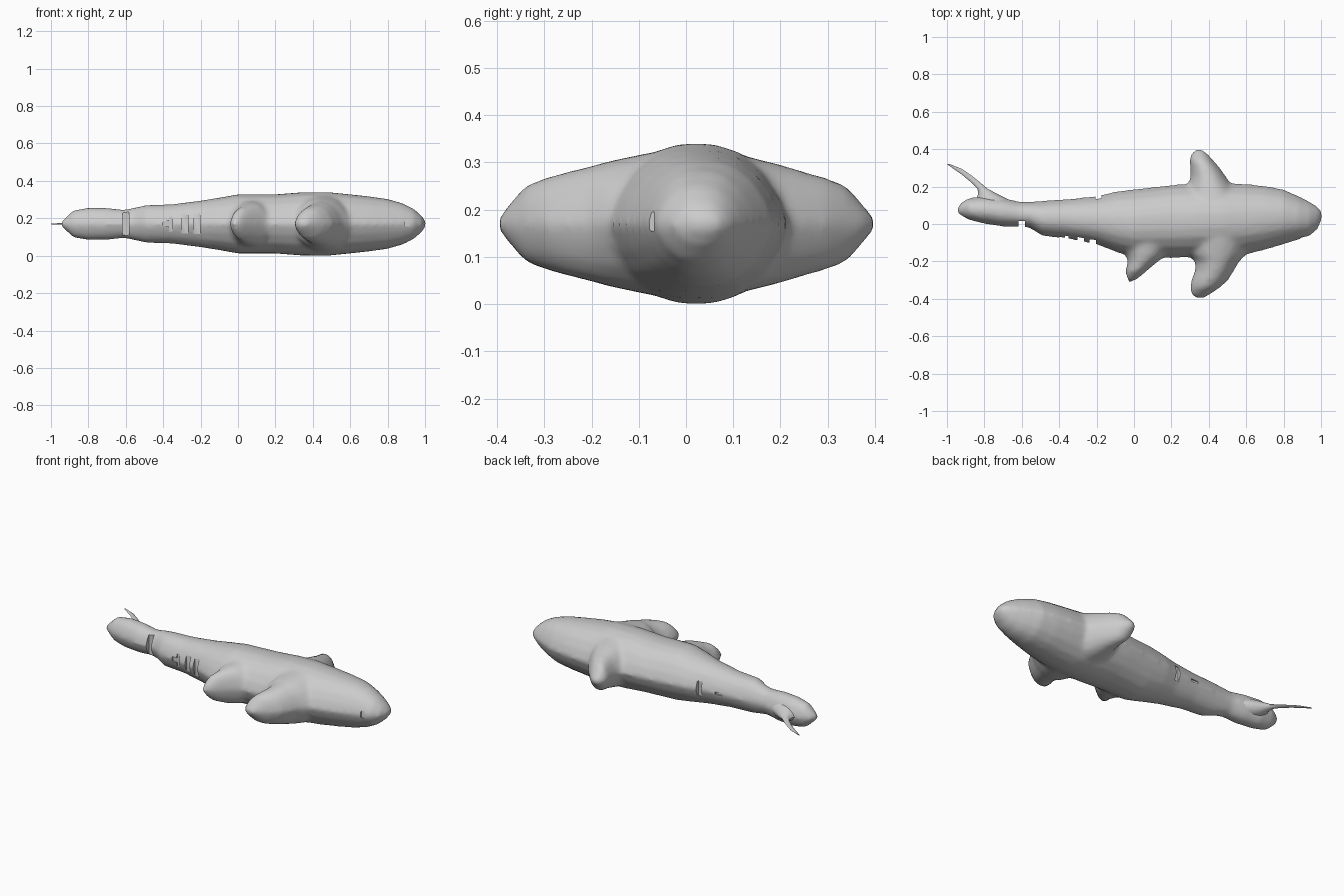
import bpy
import bmesh
from mathutils import Vector

MID = 0.17  # height of the plane of symmetry

cube = bpy.data.objects.get("Cube")
if cube:
    bpy.data.objects.remove(cube)

grey = bpy.data.materials.new("plain grey")
grey.use_nodes = True
colour = (0.6, 0.6, 0.6, 1)
grey.diffuse_color = colour
grey.node_tree.nodes["Principled BSDF"].inputs["Base Color"].default_value = colour

# Quarter of the inflated cross-section: pointed at the side, rounded on top
QUARTER = [(1, 0), (.88, .35), (.7, .66), (.45, .89), (.2, .985)]
HALF = QUARTER + [(0, 1)] + [(-u, v) for u, v in reversed(QUARTER)]
SECTION = HALF + [(u, -v) for u, v in reversed(HALF[1:-1])]


def make_object(name, bm):
    bmesh.ops.recalc_face_normals(bm, faces=bm.faces)
    mesh = bpy.data.meshes.new(name)
    bm.to_mesh(mesh)
    bm.free()
    mesh.materials.append(grey)
    obj = bpy.data.objects.new(name, mesh)
    bpy.context.collection.objects.link(obj)
    return obj


def loft(name, stations, along_x):
    """Stations are (position, low edge, high edge, half thickness)."""
    bm = bmesh.new()
    rings = []
    for pos, low, high, thick in stations:
        ring = []
        for u, v in SECTION:
            side = (low + high) / 2 + u * (high - low) / 2
            xy = (pos, side) if along_x else (side, pos)
            ring.append(bm.verts.new((*xy, MID + v * thick)))
        rings.append(ring)
    n = len(SECTION)
    for a, b in zip(rings, rings[1:]):
        for i in range(n):
            j = (i + 1) % n
            bm.faces.new((a[i], a[j], b[j], b[i]))
    bm.faces.new(rings[0])
    bm.faces.new(rings[-1])
    return make_object(name, bm)


def activate(obj):
    bpy.ops.object.select_all(action="DESELECT")
    obj.select_set(True)
    bpy.context.view_layer.objects.active = obj


# Body, from the tail end to the nose
body = loft("body", [
    (-.945, .06, .09, .01), (-.92, .04, .12, .035), (-.88, .02, .14, .072),
    (-.8, 0, .15, .086), (-.7, -.015, .14, .085), (-.61, -.015, .12, .075),
    (-.56, -.02, .12, .085), (-.49, -.065, .125, .1), (-.35, -.08, .135, .105),
    (-.2, -.11, .15, .124), (-.1, -.15, .175, .14), (0, -.18, .187, .158),
    (.2, -.183, .21, .158), (.34, -.18, .218, .169), (.48, -.178, .222, .17),
    (.6, -.165, .215, .158), (.7, -.14, .205, .147), (.8, -.11, .186, .133),
    (.88, -.085, .15, .11), (.94, -.065, .12, .08), (.98, -.03, .095, .045),
    (1.004, .02, .07, .012)], True)

# Side fins, from the root inside the body to the tip
front_right_fin = loft("front_right_fin", [
    (-.08, .27, .64, .15), (-.165, .29, .6, .132), (-.2, .325, .565, .122),
    (-.25, .325, .535, .11), (-.3, .305, .505, .096), (-.34, .3, .46, .08),
    (-.375, .305, .41, .04), (-.397, .33, .37, .01)], False)
front_left_fin = loft("front_left_fin", [
    (.1, .24, .62, .15), (.2, .285, .53, .125), (.25, .3, .495, .11),
    (.3, .3, .46, .096), (.34, .295, .425, .08), (.375, .305, .395, .04),
    (.4, .33, .36, .01)], False)
rear_right_fin = loft("rear_right_fin", [
    (-.08, -.08, .24, .13), (-.17, -.045, .17, .11), (-.2, -.035, .13, .1),
    (-.25, -.045, .07, .08), (-.285, -.04, .03, .045),
    (-.308, -.03, -.005, .01)], False)

# Blend fins into the body as one inflated skin
activate(body)
for fin in (front_right_fin, front_left_fin, rear_right_fin):
    fin.select_set(True)
bpy.ops.object.join()
remesh = body.modifiers.new("skin", "REMESH")
remesh.mode = "VOXEL"
remesh.voxel_size = 0.014
smooth = body.modifiers.new("soften", "SMOOTH")
smooth.factor = 0.5
smooth.iterations = 4

# Slits on the flanks: centre x, y, z offset and full size
SLITS = [
    (-.6, -.01, 0, (.036, .05, .13)),
    (-.375, -.08, 0, (.05, .035, .03)), (-.36, -.08, 0, (.02, .035, .08)),
    (-.285, -.092, 0, (.034, .045, .1)), (-.22, -.105, 0, (.034, .045, .11)),
    (.905, -.08, .005, (.03, .025, .04)),
    (-.19, .155, 0, (.03, .05, .09)), (-.32, .138, 0, (.05, .02, .015)),
]
bm = bmesh.new()
for x, y, dz, size in SLITS:
    made = bmesh.ops.create_cube(bm, size=1)["verts"]
    bmesh.ops.scale(bm, vec=Vector(size), verts=made)
    bmesh.ops.translate(bm, vec=Vector((x, y, MID + dz)), verts=made)
cutter = make_object("slit_cutter", bm)
cutter.hide_render = True
cut = body.modifiers.new("slits", "BOOLEAN")
cut.operation = "DIFFERENCE"
cut.solver = "EXACT"
cut.use_self = True
cut.object = cutter

activate(body)
for modifier in list(body.modifiers):
    bpy.ops.object.modifier_apply(modifier=modifier.name)
bpy.data.objects.remove(cutter)

# Thin tail blade, tapering from the tail stem to a flat tip
tail_blade = loft("tail_blade", [
    (.08, -.86, -.62, .06), (.13, -.845, -.67, .045), (.16, -.833, -.73, .03),
    (.19, -.837, -.785, .014), (.22, -.868, -.82, .007),
    (.26, -.915, -.87, .005), (.295, -.965, -.92, .004),
    (.32, -1, -.985, .003)], False)

for obj in (body, tail_blade):
    activate(obj)
    bpy.ops.object.shade_smooth_by_angle(angle=0.8)
